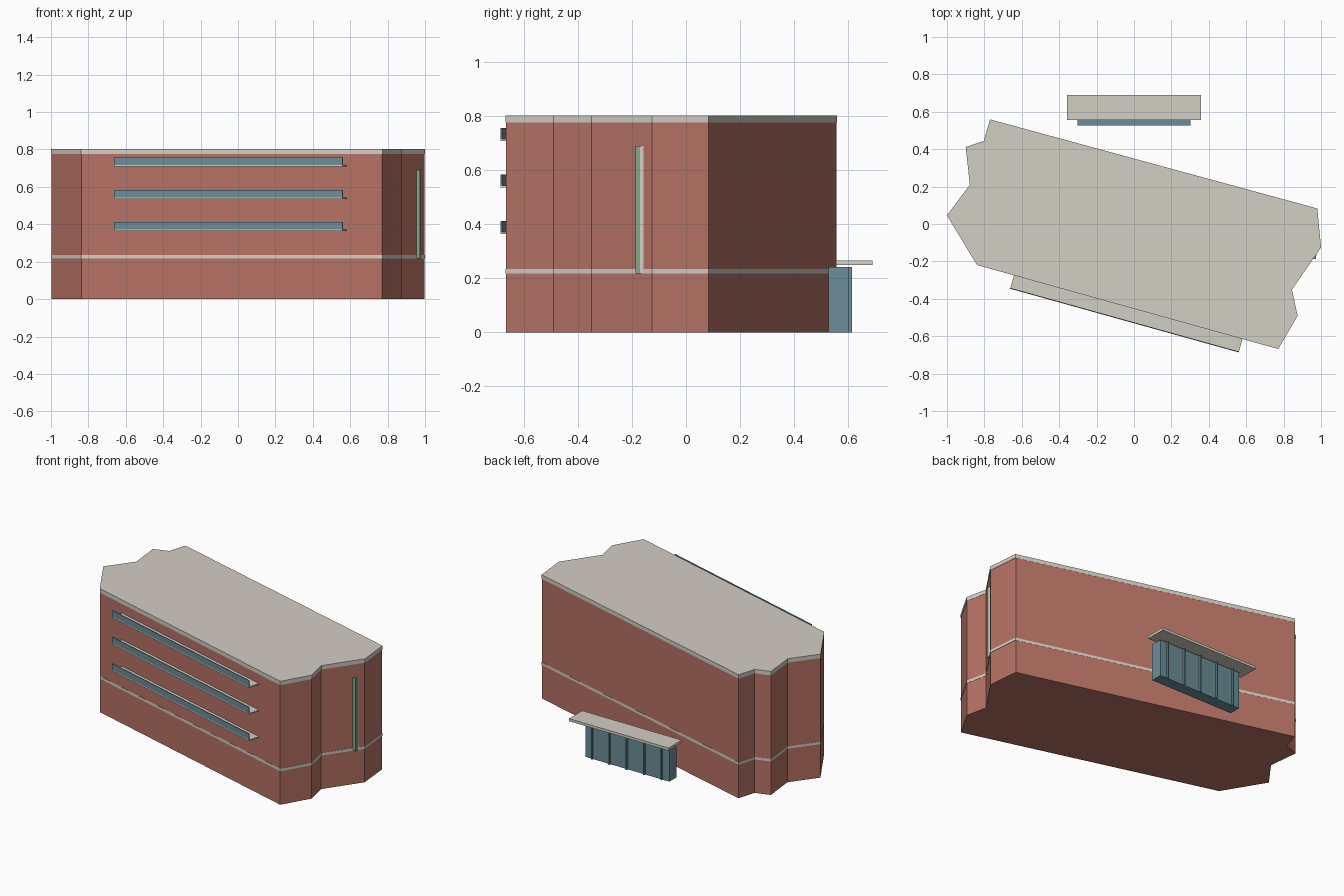
import bpy, bmesh, math
from mathutils import Matrix, Vector

if "Cube" in bpy.data.objects:
    bpy.data.objects.remove(bpy.data.objects["Cube"])

def material(name, rgb):
    m = bpy.data.materials.new(name)
    m.diffuse_color = (*rgb, 1)
    m.use_nodes = True
    m.node_tree.nodes["Principled BSDF"].inputs["Base Color"].default_value = m.diffuse_color
    return m

BRICK = material("brick", (0.47, 0.17, 0.13))
STONE = material("stone", (0.65, 0.62, 0.56))
GLASS = material("glass", (0.15, 0.27, 0.31))
GREEN = material("green_glass", (0.22, 0.40, 0.24))

def finish(name, bm, mat):
    bmesh.ops.recalc_face_normals(bm, faces=bm.faces)
    me = bpy.data.meshes.new(name)
    bm.to_mesh(me)
    bm.free()
    me.materials.append(mat)
    ob = bpy.data.objects.new(name, me)
    bpy.context.collection.objects.link(ob)
    return ob

def prism(name, outline, z0, z1, mat, scale=1.0):
    bm = bmesh.new()
    base = bm.faces.new([bm.verts.new((x * scale, y * scale, z0)) for x, y in outline])
    ext = bmesh.ops.extrude_face_region(bm, geom=[base])
    verts = [g for g in ext["geom"] if isinstance(g, bmesh.types.BMVert)]
    bmesh.ops.translate(bm, verts=verts, vec=(0, 0, z1 - z0))
    return finish(name, bm, mat)

def box(name, x, y, z, mat, frame=Matrix()):
    # box given by its (min, max) range on each axis, placed in a local frame
    lo, hi = Vector((x[0], y[0], z[0])), Vector((x[1], y[1], z[1]))
    bm = bmesh.new()
    bmesh.ops.create_cube(bm, size=1)
    bm.transform(Matrix.Translation((lo + hi) / 2) @ Matrix.Diagonal((*(hi - lo), 1)))
    ob = finish(name, bm, mat)
    ob.matrix_world = frame
    return ob

# Main building: skewed footprint with notched ends
outline = [(-0.768, 0.558), (0.978, 0.083), (0.998, -0.125), (0.843, -0.35),
           (0.873, -0.49), (0.77, -0.667), (-0.838, -0.219), (-0.998, 0.046),
           (-0.876, 0.21), (-0.898, 0.411), (-0.802, 0.443)]
prism("brick_walls", outline, 0, 0.78, BRICK)
prism("belt_course", outline, 0.218, 0.235, STONE, 1.002)
prism("roof_cap", outline, 0.777, 0.803, STONE, 1.002)

# Three long balconies parallel to the front wall
angle = math.atan2(-0.448, 1.608)
for i in range(3):
    z = 0.364 + 0.1725 * i
    frame = Matrix.Translation((-0.051, -0.5165, z)) @ Matrix.Rotation(angle, 4, 'Z')
    box(f"balcony_floor_{i + 1}", (-0.634, 0.634), (0, 0.085), (0, 0.008), STONE, frame)
    box(f"balcony_glass_{i + 1}", (-0.634, 0.634), (0, 0.005), (0.008, 0.048), GLASS, frame)

# Narrow stair window in the right-hand wall
box("stair_window_frame", (0.94, 0.976), (-0.170, -0.150), (0.218, 0.69), STONE)
for i, (z0, z1) in enumerate([(0.218, 0.26), (0.26, 0.39), (0.39, 0.52), (0.52, 0.65), (0.65, 0.69)]):
    box(f"stair_window_pane_{i + 1}", (0.93, 0.974), (-0.187, -0.170), (z0, z1), GREEN)

# Entrance pavilion behind the building
box("entrance_glass", (-0.302, 0.302), (0.527, 0.602), (0, 0.243), GLASS)
for i in range(5):
    x = -0.25 + 0.125 * i
    box(f"entrance_mullion_{i + 1}", (x - 0.004, x + 0.004), (0.602, 0.614), (0, 0.243), GLASS)
box("entrance_canopy", (-0.357, 0.357), (0.555, 0.69), (0.25, 0.267), STONE)
